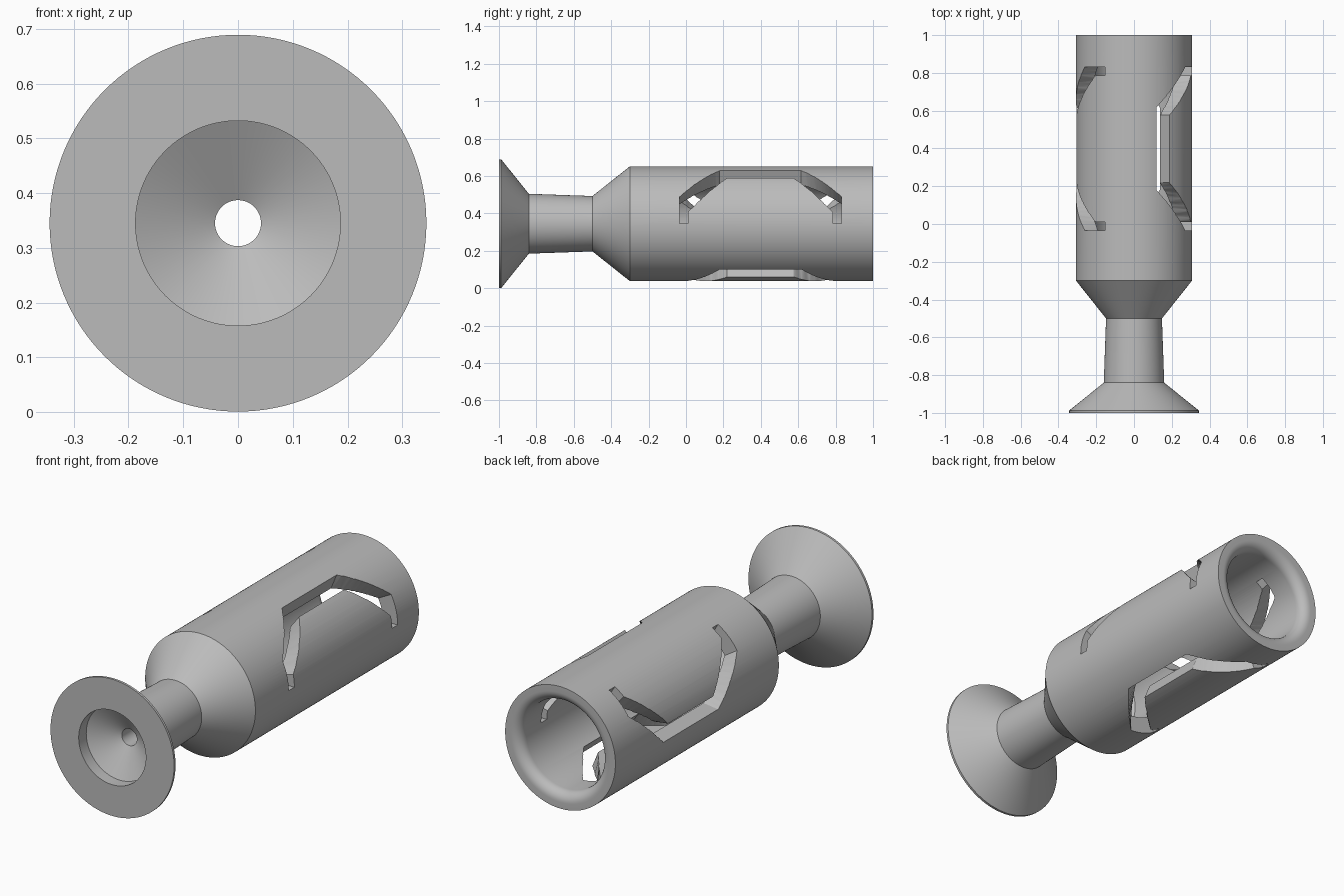
import bpy, bmesh, math

if "Cube" in bpy.data.objects:
    bpy.data.objects.remove(bpy.data.objects["Cube"])

ZC = 0.345      # height of the long axis
R = 0.307       # body radius
SEG = 128

grey = bpy.data.materials.new("plain grey")
grey.diffuse_color = (0.5, 0.5, 0.5, 1)
grey.use_nodes = True
grey.node_tree.nodes["Principled BSDF"].inputs["Base Color"].default_value = grey.diffuse_color


def make_object(name, bm):
    bmesh.ops.recalc_face_normals(bm, faces=bm.faces[:])
    mesh = bpy.data.meshes.new(name)
    bm.to_mesh(mesh)
    bm.free()
    mesh.materials.append(grey)
    obj = bpy.data.objects.new(name, mesh)
    bpy.context.collection.objects.link(obj)
    return obj


def polar(bm, r, a, y):
    return bm.verts.new((r * math.cos(a), y, ZC + r * math.sin(a)))


def lathe(name, profile):
    """Revolve a closed (y, radius) profile around the long axis."""
    bm = bmesh.new()
    rings = [[polar(bm, r, 2 * math.pi * i / SEG, y) for i in range(SEG)]
             for y, r in profile]
    for a, b in zip(rings, rings[1:] + rings[:1]):
        for i in range(SEG):
            j = (i + 1) % SEG
            bm.faces.new((a[i], a[j], b[j], b[i]))
    return make_object(name, bm)


def resample(points, n):
    out = []
    for p, q in zip(points, points[1:]):
        out += [(p[0] + (q[0] - p[0]) * t / n, p[1] + (q[1] - p[1]) * t / n)
                for t in range(n)]
    return out + [points[-1]]


def mirrored(half):
    mid = 0.398
    return half + [(2 * mid - y, s) for y, s in reversed(half)]


def slot_cutter(name, turn):
    """Bracket-shaped slot wrapped round the tube, with radial walls."""
    outer = resample(mirrored([(-0.035, 0), (-0.035, 0.15), (0.18, 0.361)]), 10)
    inner = resample(mirrored([(0.01, 0), (0.01, 0.062), (0.22, 0.281)]), 10)
    bm = bmesh.new()
    rows = []
    for o, i in zip(outer, inner):
        rows.append([polar(bm, r, s / R + turn, y)
                     for (y, s), r in ((o, 0.19), (o, 0.34), (i, 0.34), (i, 0.19))])
    for a, b in zip(rows, rows[1:]):
        for k in range(4):
            m = (k + 1) % 4
            bm.faces.new((a[k], a[m], b[m], b[k]))
    bm.faces.new(rows[0])
    bm.faces.new(rows[-1])
    bmesh.ops.triangulate(bm, faces=bm.faces[:])
    return make_object(name, bm)


# Outside: flange, neck, shoulder, barrel
profile = [(-1, 0.344), (-0.988, 0.344), (-0.84, 0.16), (-0.5, 0.148),
           (-0.3, R), (1, R)]
# Rounded lip at the open end
LIP = 0.05
profile += [(1 - LIP + LIP * math.cos(t * math.pi / 16),
             0.225 + LIP - LIP * math.sin(t * math.pi / 16)) for t in range(9)]
# Bore, inner shoulder, narrow passage and front cup
profile += [(-0.26, 0.225), (-0.46, 0.042), (-0.864, 0.042),
            (-0.94, 0.187), (-1, 0.187)]
body = lathe("slotted_tube_body", profile)

# Three slots spaced evenly round the barrel
cutters = []
for k in range(3):
    cutter = slot_cutter("slot_cutter", k * 2 * math.pi / 3)
    cutter.hide_render = True
    cutters.append(cutter)
    mod = body.modifiers.new("slot", 'BOOLEAN')
    mod.operation = 'DIFFERENCE'
    mod.solver = 'EXACT'
    mod.object = cutter

bpy.ops.object.select_all(action='DESELECT')
body.select_set(True)
bpy.context.view_layer.objects.active = body
for mod in list(body.modifiers):
    bpy.ops.object.modifier_apply(modifier=mod.name)
for cutter in cutters:
    bpy.data.objects.remove(cutter)
bpy.ops.object.shade_smooth_by_angle(angle=math.radians(25))
